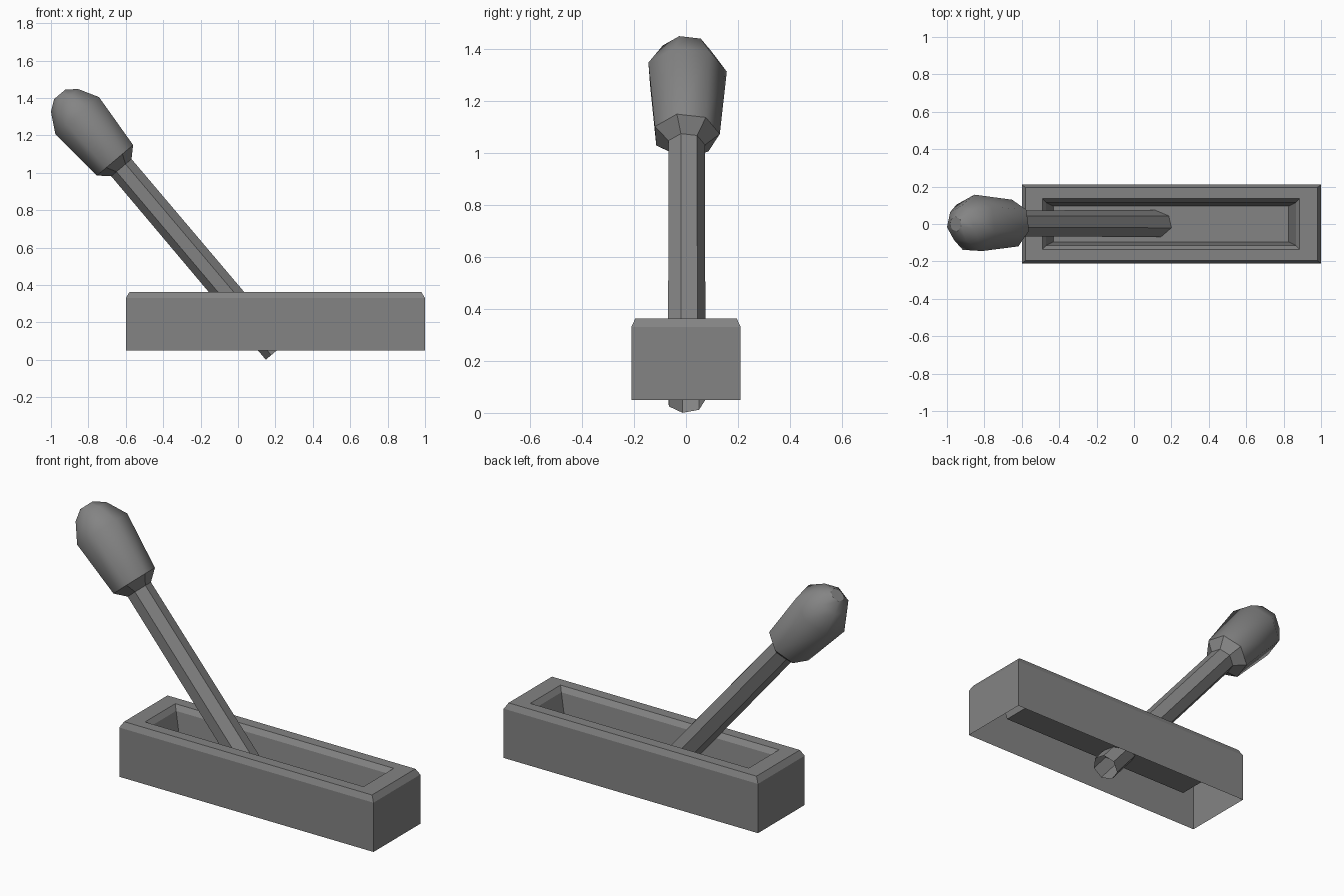
import bpy, bmesh, math
from mathutils import Vector

old = bpy.data.objects.get("Cube")
if old:
    bpy.data.objects.remove(old, do_unlink=True)

GREY = (0.23, 0.23, 0.23, 1.0)
grey = bpy.data.materials.new("plain grey")
grey.diffuse_color = GREY
grey.use_nodes = True
grey.node_tree.nodes["Principled BSDF"].inputs["Base Color"].default_value = GREY


def loft(name, rings, cap_end=False, smooth_from=None, smooth_to=None):
    """Skin a list of point rings into one object; optionally cap the last ring."""
    bm = bmesh.new()
    loops = [[bm.verts.new(p) for p in ring] for ring in rings]
    n = len(loops[0])
    for i, (a, b) in enumerate(zip(loops, loops[1:])):
        for k in range(n):
            j = (k + 1) % n
            face = bm.faces.new((a[k], a[j], b[j], b[k]))
            face.smooth = smooth_from is not None and smooth_from <= i < smooth_to
    if cap_end:
        bm.faces.new(loops[-1])
    mesh = bpy.data.meshes.new(name)
    bm.to_mesh(mesh)
    bm.free()
    mesh.materials.append(grey)
    obj = bpy.data.objects.new(name, mesh)
    bpy.context.collection.objects.link(obj)
    return obj


def rectangle(x0, x1, y, z):
    return [(x0, -y, z), (x1, -y, z), (x1, y, z), (x0, y, z)]


# Housing: open underneath, chamfered rim, recessed tray on top
loft("housing", [
    rectangle(-0.60, 1.00, 0.21, 0.05),
    rectangle(-0.60, 1.00, 0.21, 0.33),
    rectangle(-0.58, 0.98, 0.195, 0.363),
    rectangle(-0.49, 0.885, 0.136, 0.363),
    rectangle(-0.47, 0.865, 0.115, 0.335),
    rectangle(-0.43, 0.825, 0.095, 0.165),
], cap_end=True)

# Tilted lever axis
FOOT = Vector((0.205, 0, 0.048))
AXIS = Vector((-0.6454, 0, 0.7638))
UP = Vector((0.7638, 0, 0.6454))
SIDE = Vector((0, 1, 0))
SIDES = 7


def lever_ring(t, r):
    """Seven-sided ring of radius r at distance t along the lever."""
    ring = []
    for k in range(SIDES):
        a = math.radians(-15.6) + k * math.tau / SIDES
        ring.append(FOOT + AXIS * t + (UP * math.cos(a) + SIDE * math.sin(a)) * r)
    return ring


# Shaft: open tube with flat sides
loft("lever_shaft", [lever_ring(0, 0.075), lever_ring(1.283, 0.073)])

# Grip: flat collar, then a smooth flared knob with a small flat tip
grip = [(1.283, 0.073), (1.335, 0.13), (1.648, 0.157), (1.754, 0.097), (1.795, 0.04)]
loft("lever_grip", [lever_ring(t, r) for t, r in grip],
     cap_end=True, smooth_from=1, smooth_to=4)
